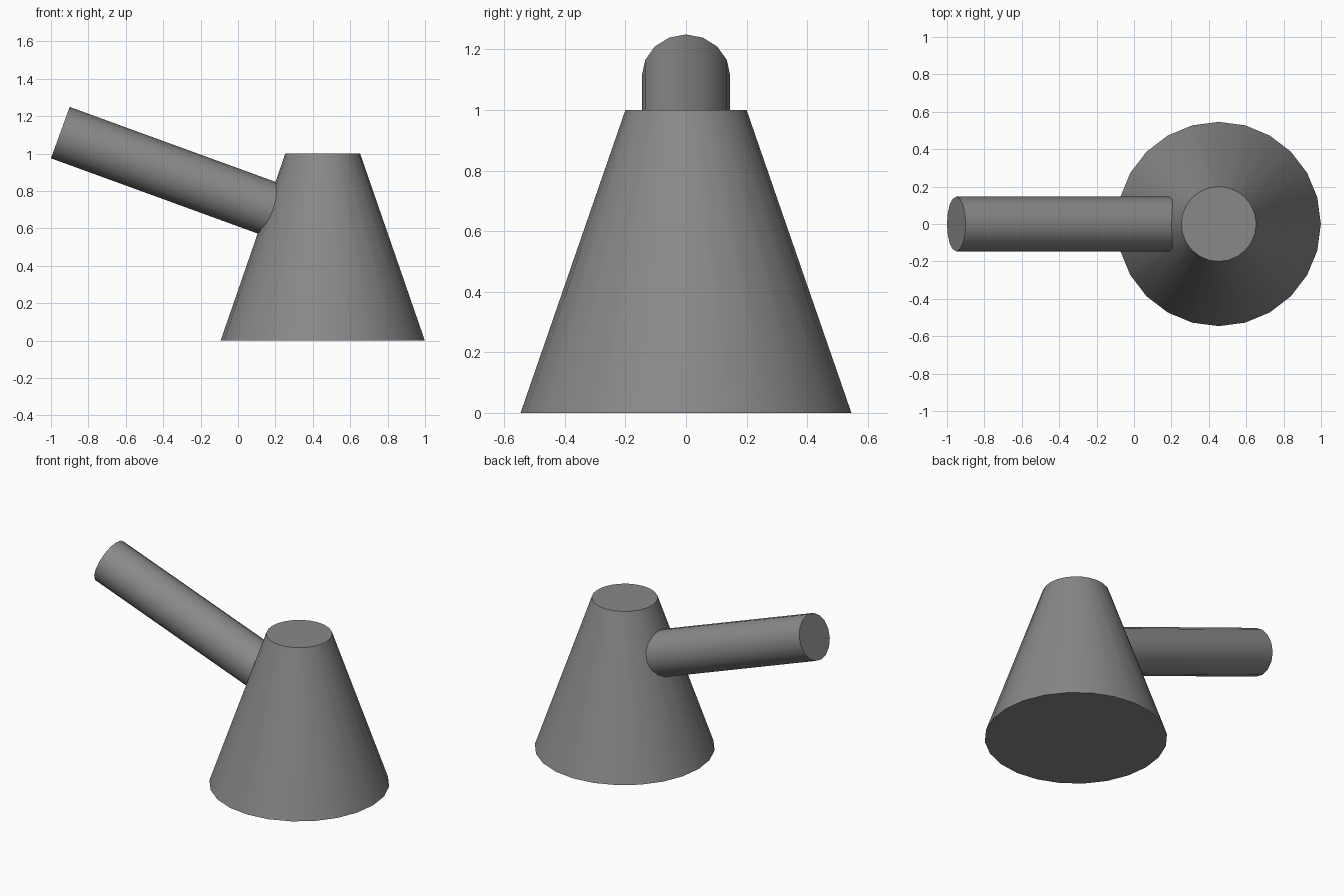
import bpy
import math
from mathutils import Vector

if "Cube" in bpy.data.objects:
    bpy.data.objects.remove(bpy.data.objects["Cube"])

grey = bpy.data.materials.new("mid grey")
grey.diffuse_color = (0.25, 0.25, 0.25, 1.0)
grey.use_nodes = True
grey.node_tree.nodes["Principled BSDF"].inputs["Base Color"].default_value = grey.diffuse_color


def finish(name):
    ob = bpy.context.object
    ob.name = name
    ob.data.materials.append(grey)
    bpy.ops.object.shade_smooth_by_angle(angle=math.radians(35))
    return ob


# tapered body
bpy.ops.mesh.primitive_cone_add(vertices=24, radius1=0.546, radius2=0.2, depth=1.0,
                                location=(0.453, 0, 0.5))
finish("tapered_body")

# sloping tube: outer end at upper left, inner end buried in the body
tilt = math.radians(20)
length = 1.3
outer = Vector((-0.95, 0, 1.112))
axis = Vector((-math.cos(tilt), 0, math.sin(tilt)))
bpy.ops.mesh.primitive_cylinder_add(vertices=16, radius=0.146, depth=length,
                                    location=outer - axis * length / 2,
                                    rotation=(0, tilt - math.pi / 2, 0))
finish("sloping_tube")
